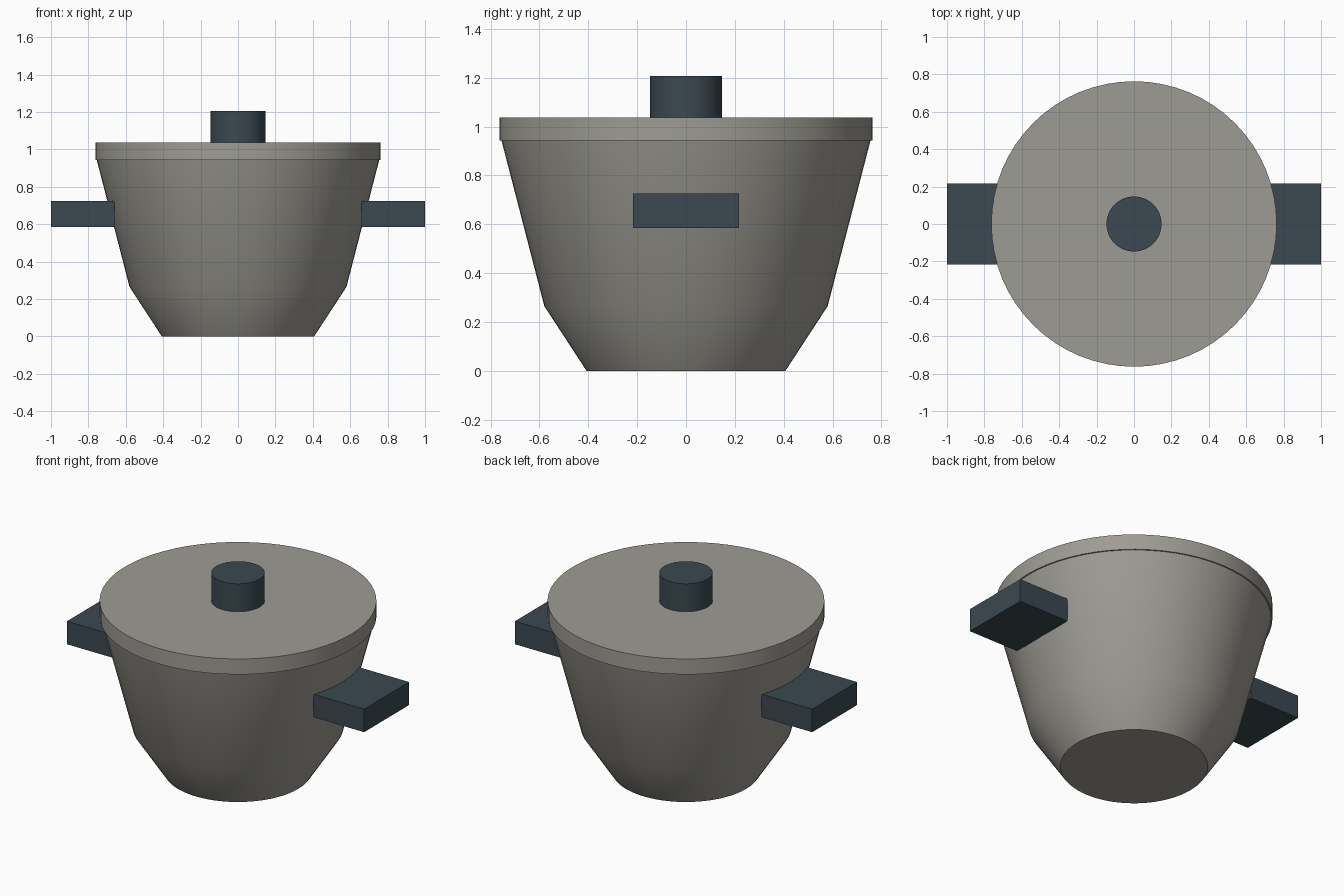
import bpy
import math

cube = bpy.data.objects.get("Cube")
if cube:
    bpy.data.objects.remove(cube, do_unlink=True)


def material(name, color):
    mat = bpy.data.materials.new(name)
    mat.use_nodes = True
    mat.diffuse_color = color
    mat.node_tree.nodes["Principled BSDF"].inputs["Base Color"].default_value = color
    return mat


def finish(obj, name, mat):
    obj.name = name
    obj.data.materials.append(mat)
    bpy.ops.object.shade_smooth_by_angle(angle=math.radians(25))
    return obj


def tapered(name, z0, z1, r0, r1, mat):
    """Round section from z0 to z1, radius going from r0 to r1."""
    bpy.ops.mesh.primitive_cone_add(vertices=SIDES, radius1=r0, radius2=r1,
                                    depth=z1 - z0, location=(0, 0, (z0 + z1) / 2))
    return finish(bpy.context.object, name, mat)


def lathe(name, profile, mat):
    """Closed round body from (radius, height) rings."""
    verts = [(r * math.cos(a), r * math.sin(a), z) for r, z in profile
             for a in (math.tau * i / SIDES for i in range(SIDES))]
    faces = [(k * SIDES + i, k * SIDES + (i + 1) % SIDES,
              (k + 1) * SIDES + (i + 1) % SIDES, (k + 1) * SIDES + i)
             for k in range(len(profile) - 1) for i in range(SIDES)]
    faces.append(tuple(reversed(range(SIDES))))
    faces.append(tuple(range(len(verts) - SIDES, len(verts))))
    mesh = bpy.data.meshes.new(name)
    mesh.from_pydata(verts, [], faces)
    obj = bpy.data.objects.new(name, mesh)
    bpy.context.collection.objects.link(obj)
    bpy.ops.object.select_all(action="DESELECT")
    obj.select_set(True)
    bpy.context.view_layer.objects.active = obj
    return finish(obj, name, mat)


SIDES = 64
metal = material("warm grey metal", (0.34, 0.33, 0.295, 1))
dark = material("dark slate", (0.044, 0.066, 0.082, 1))

# Pot body with a steeper lower section
lathe("pot_body", [(0.407, 0), (0.58, 0.265), (0.755, 0.942)], metal)

# Lid and knob
tapered("lid", 0.942, 1.036, 0.763, 0.763, metal)
tapered("lid_knob", 1.03, 1.206, 0.147, 0.147, dark)

# Side handles
for side, name in ((1, "left_handle"), (-1, "right_handle")):
    bpy.ops.mesh.primitive_cube_add(size=1, location=(side * 0.83, 0, 0.655))
    handle = bpy.context.object
    handle.scale = (0.34, 0.432, 0.14)
    bpy.ops.object.transform_apply(location=False, rotation=False, scale=True)
    finish(handle, name, dark)
